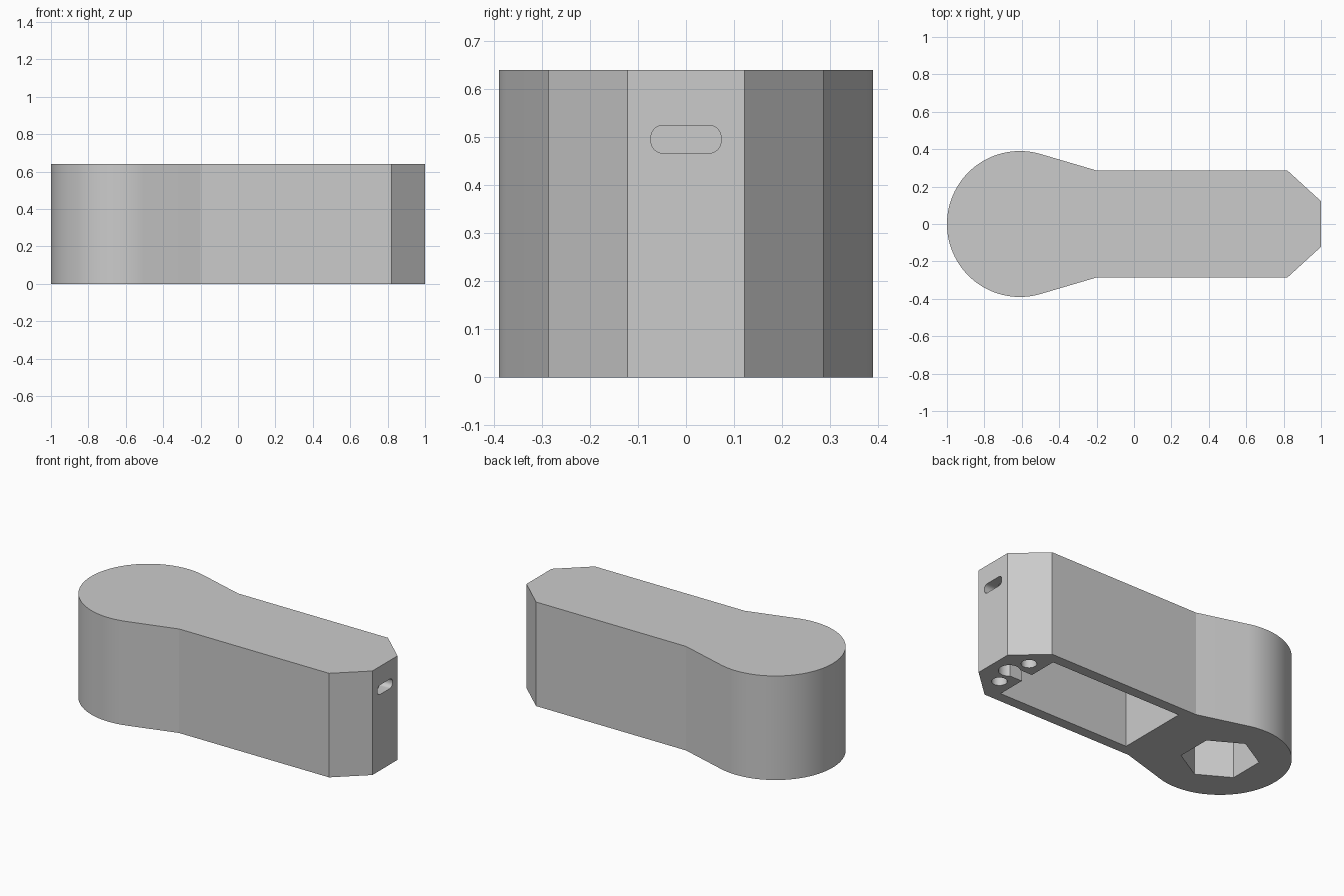
import bpy, bmesh
from math import pi, sin, cos, acos, atan2, hypot, radians

cube = bpy.data.objects.get("Cube")
if cube:
    bpy.data.objects.remove(cube, do_unlink=True)

HEIGHT = 0.64
HEAD_X, HEAD_R = -0.61, 0.39
NECK_X, HALF_W = -0.2, 0.286

grey = bpy.data.materials.new("light grey plastic")
grey.use_nodes = True
colour = (0.6, 0.6, 0.6, 1)
grey.diffuse_color = colour
grey.node_tree.nodes["Principled BSDF"].inputs["Base Color"].default_value = colour


def arc(cx, cy, r, start, end, n):
    """Points along an arc, both ends included."""
    return [(cx + r * cos(start + (end - start) * i / n),
             cy + r * sin(start + (end - start) * i / n)) for i in range(n + 1)]


def prism(name, outline, low, high, along_x=False):
    """Extrude an outline along z, or along x when it is given as (y, z)."""
    bm = bmesh.new()
    place = (lambda a, b: (low, a, b)) if along_x else (lambda a, b: (a, b, low))
    face = bm.faces.new([bm.verts.new(place(a, b)) for a, b in outline])
    moved = bmesh.ops.extrude_face_region(bm, geom=[face])["geom"]
    step = (high - low, 0, 0) if along_x else (0, 0, high - low)
    bmesh.ops.translate(bm, vec=step,
                        verts=[v for v in moved if isinstance(v, bmesh.types.BMVert)])
    bmesh.ops.recalc_face_normals(bm, faces=bm.faces)
    mesh = bpy.data.meshes.new(name)
    bm.to_mesh(mesh)
    bm.free()
    mesh.materials.append(grey)
    obj = bpy.data.objects.new(name, mesh)
    bpy.context.collection.objects.link(obj)
    return obj


def cut(target, cutter):
    """Subtract a cutter from the body and discard it."""
    cutter.hide_render = True
    bpy.context.view_layer.objects.active = target
    mod = target.modifiers.new("cut", "BOOLEAN")
    mod.operation = "DIFFERENCE"
    mod.solver = "EXACT"
    mod.object = cutter
    bpy.ops.object.modifier_apply(modifier=mod.name)
    bpy.data.objects.remove(cutter, do_unlink=True)


def box(x0, x1, half):
    return [(x0, -half), (x1, -half), (x1, half), (x0, half)]


# Body: round head, tangent flare, straight handle and chamfered tip
dx = NECK_X - HEAD_X
tangent = atan2(HALF_W, dx) + acos(HEAD_R / hypot(dx, HALF_W))
outline = arc(HEAD_X, 0, HEAD_R, tangent, 2 * pi - tangent, 72)
side = [(NECK_X, HALF_W), (0.82, HALF_W), (1.0, 0.122)]
outline += [(x, -y) for x, y in side] + side[::-1]
body = prism("handle_body", outline, 0, HEIGHT)

# Hexagonal socket under the head
hexagon = arc(HEAD_X, 0, 0.215, pi / 6, pi / 6 + 2 * pi, 6)[:-1]
cut(body, prism("hex_cutter", hexagon, -0.1, 0.5))

# Long compartment under the handle
cut(body, prism("compartment_cutter", box(-0.13, 0.76, 0.222), -0.1, 0.58))

# Keyhole channel leading from the compartment to the tip
keyhole = [(0.7, -0.042)] + arc(0.885, 0, 0.06, -pi * 0.75, pi * 0.75, 24) + [(0.7, 0.042)]
cut(body, prism("channel_cutter", keyhole, -0.1, 0.54))

# Pair of screw holes
for y in (-0.125, 0.125):
    cut(body, prism("screw_hole_cutter", arc(0.85, y, 0.043, 0, 2 * pi, 24)[:-1], -0.1, 0.35))

# Rounded port opening through the tip
port, r = [], 0.025
for quarter, (y, z) in enumerate([(0.073 - r, 0.525 - r), (r - 0.073, 0.525 - r),
                                  (r - 0.073, 0.467 + r), (0.073 - r, 0.467 + r)]):
    port += arc(y, z, r, quarter * pi / 2, (quarter + 1) * pi / 2, 6)
cut(body, prism("port_cutter", port, 0.7, 1.1, along_x=True))

# Smooth the rounds and keep every corner crisp
bpy.ops.object.select_all(action="DESELECT")
body.select_set(True)
bpy.context.view_layer.objects.active = body
bpy.ops.object.shade_smooth_by_angle(angle=radians(16))
